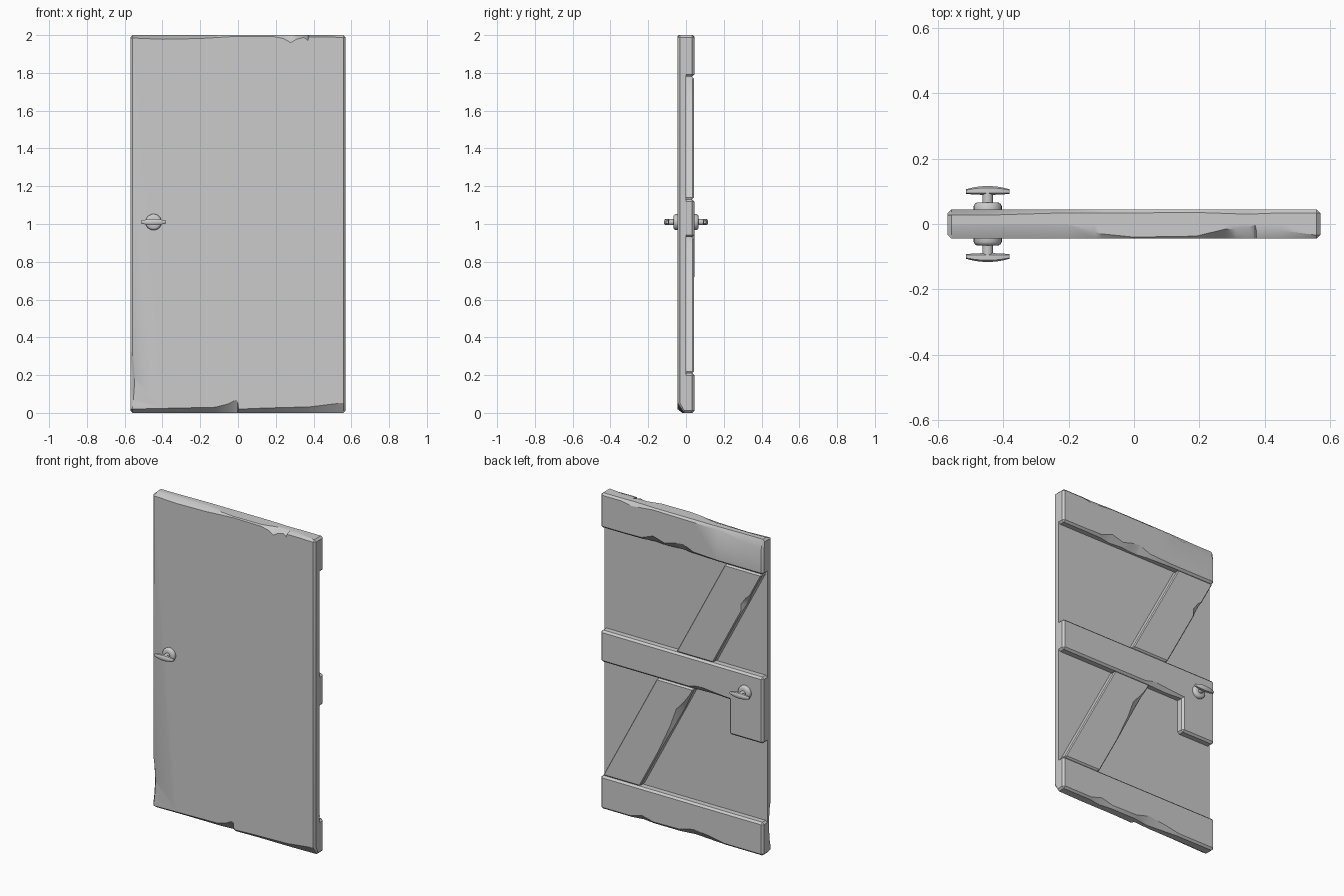
import bpy, bmesh, math
from mathutils import Matrix, Vector

if "Cube" in bpy.data.objects:
    bpy.data.objects.remove(bpy.data.objects["Cube"])

B = 0.012  # standard edge bevel


def finish(name, bm, angle=30):
    bmesh.ops.remove_doubles(bm, verts=bm.verts, dist=1e-5)
    bmesh.ops.recalc_face_normals(bm, faces=bm.faces)
    me = bpy.data.meshes.new(name)
    bm.to_mesh(me)
    bm.free()
    ob = bpy.data.objects.new(name, me)
    bpy.context.collection.objects.link(ob)
    bpy.ops.object.select_all(action='DESELECT')
    ob.select_set(True)
    bpy.context.view_layer.objects.active = ob
    bpy.ops.object.shade_smooth_by_angle(angle=math.radians(angle))
    return ob


def lerp_keys(keys, x):
    if x <= keys[0][0]:
        return keys[0][1:]
    for a, b in zip(keys, keys[1:]):
        if x <= b[0]:
            t = (x - a[0]) / (b[0] - a[0])
            return tuple(a[i] + t * (b[i] - a[i]) for i in (1, 2))
    return keys[-1][1:]


def plank(name, x0, x1, y0, y1, z0, z1, wear, front, rear, matrix=None):
    """Board lofted along x; wear = {corner: [(x, depth_y, depth_z), ...]}."""
    bf, br = (B if front else 0), (B if rear else 0)
    wear = {c: wear.get(c, [(0, d, d)])
            for c, d in (('fb', bf), ('rb', br), ('rt', br), ('ft', bf))}
    xs = {x0 + B, x1 - B}
    xs |= {k[0] for ks in wear.values() for k in ks if x0 + B < k[0] < x1 - B}
    stations = [(x0, 1)] + [(x, 0) for x in sorted(xs)] + [(x1, 1)]
    bm = bmesh.new()
    rings = []
    for x, end in stations:
        c = {k: tuple(max(0, v - end * B) for v in lerp_keys(ks, x)) if end and ks
             else lerp_keys(ks, x) for k, ks in wear.items()}
        a, b = y0 + end * bf, y1 - end * br
        lo, hi = z0 + end * B, z1 - end * B
        pts = [(a, lo + c['fb'][1]), (a + c['fb'][0], lo),
               (b - c['rb'][0], lo), (b, lo + c['rb'][1]),
               (b, hi - c['rt'][1]), (b - c['rt'][0], hi),
               (a + c['ft'][0], hi), (a, hi - c['ft'][1])]
        rings.append([bm.verts.new((x, y, z)) for y, z in pts])
    for r, s in zip(rings, rings[1:]):
        for i in range(8):
            j = (i + 1) % 8
            bm.faces.new((r[i], r[j], s[j], s[i]))
    bm.faces.new(rings[0])
    bm.faces.new(rings[-1])
    if matrix:
        bm.transform(matrix)
    return finish(name, bm)


# Main door panel with worn front edges
W, T = 0.57, 0.045
panel = plank("door_panel", -W, W, -T, 0, 0, 2, {
    'ft': [(-.57, .04, .015), (-.4, .042, .022), (-.2, .042, .018), (-.1, .015, .012),
           (0, .005, .006), (.19, .008, .008), (.24, .02, .018), (.28, .03, .04),
           (.31, .03, .022), (.35, .035, .012), (.37, .043, .028), (.375, .02, .01),
           (.45, .025, .01), (.55, .012, .012)],
    'fb': [(-.57, .03, .02), (-.35, .035, .025), (-.12, .035, .03), (-.05, .04, .048),
           (-.01, .042, .07), (-.002, .042, .062), (.003, .025, .02), (.15, .03, .026),
           (.38, .03, .032), (.57, .035, .055)],
}, True, False)

# Shallow worn scoop on the lower left front edge
bm = bmesh.new()
bmesh.ops.create_icosphere(bm, subdivisions=3, radius=1, matrix=(
    Matrix.Translation((-.595, -.06, .18)) @ Matrix.Diagonal((.05, .05, .22, 1))))
scoop = finish("scoop_cutter", bm)
scoop.hide_render = True
scoop.hide_set(True)
cut = panel.modifiers.new("scoop", 'BOOLEAN')
cut.operation, cut.object, cut.solver = 'DIFFERENCE', scoop, 'EXACT'

# Three rails on the back
plank("top_rail", -W, W, 0, T, 1.78, 2, {
    'rb': [(-.57, B, B), (-.25, B, B), (-.08, .02, .02), (-.01, .03, .05), (.05, .03, .042),
           (.12, .02, .022), (.2, .03, .045), (.28, .015, .015), (.4, B, B)],
    'rt': [(-.57, .018, .06), (-.45, .018, .045), (-.25, .012, .015), (.2, .01, .01),
           (.35, .015, .025), (.42, B, B)]}, False, True)
plank("middle_rail", -W, W, 0, T, .93, 1.13, {
    'rb': [(-.32, B, B), (-.22, .02, .02), (-.12, .015, .03), (-.05, B, B)]}, False, True)
plank("bottom_rail", -W, W, 0, T, 0, .21, {
    'rb': [(-.57, B, B), (-.3, B, B), (-.2, .02, .03), (-.08, .03, .045), (.02, .015, .018),
           (.2, .015, .015), (.28, .025, .035), (.36, B, B)]}, False, True)

# Lock block hanging from the middle rail
plank("lock_block", -W, -.33, 0, T, .71, 1.0, {}, False, True)

# Sheared diagonal braces between the rails
chips = {"upper_brace": [(-.3, .007, .007), (.06, .007, .007), (.1, .02, .03),
                         (.15, .02, .02), (.17, .007, .007)],
         "lower_brace": [(-.1, .007, .007), (.08, .015, .02), (.2, .025, .04),
                         (.26, .02, .018), (.32, .007, .007)]}
for name, cx, cz, length in (("upper_brace", -.26, 1.455, .654),
                             ("lower_brace", .235, .57, .724)):
    shear = Matrix(((-.53, 0, 1, cx), (0, 1, 0, 0), (1, 0, 0, cz), (0, 0, 0, 1)))
    plank(name, -length / 2, length / 2, 0, .042, -.13, .13,
          {'rb': chips[name], 'rt': [(0, .007, .007)]}, False, True, shear)


# Door handles: turned rosette and stem plus a curved lens-shaped grip, both sides
def handle(side, s):
    bm = bmesh.new()
    prof = [(0, .04), (.043, .04), (.043, .055), (.039, .062), (.032, .066),
            (.016, .066), (.016, .095), (0, .095)]
    vs = [bm.verts.new((r, y, 0)) for r, y in prof]
    es = [bm.edges.new(p) for p in zip(vs, vs[1:])]
    bmesh.ops.spin(bm, geom=vs + es, cent=(0, 0, 0), axis=(0, 1, 0),
                   angle=math.tau, steps=24)
    rings = []
    for i in range(13):
        u = -1 + i / 6
        x, hz = .067 * u, .007 + .009 * (1 - u * u)
        inner, outer = .089 + .003 * u ** 2, .116 - .010 * u ** 2
        mid, hy = (inner + outer) / 2, (outer - inner) / 2
        rings.append([bm.verts.new((x, mid + hy * a, hz * b)) for a, b in (
            (-1, -.5), (-.6, -1), (.6, -1), (1, -.5), (1, .5), (.6, 1), (-.6, 1), (-1, .5))])
    for r, q in zip(rings, rings[1:]):
        for k in range(8):
            bm.faces.new((r[k], r[k - 7], q[k - 7], q[k]))
    bm.faces.new(rings[0])
    bm.faces.new(rings[-1])
    bm.transform(Matrix.Translation(Vector((-.447, 0, 1.01))) @ Matrix.Diagonal((1, s, 1, 1)))
    finish(side + "_handle", bm, 40)


handle("front", -1)
handle("back", 1)
